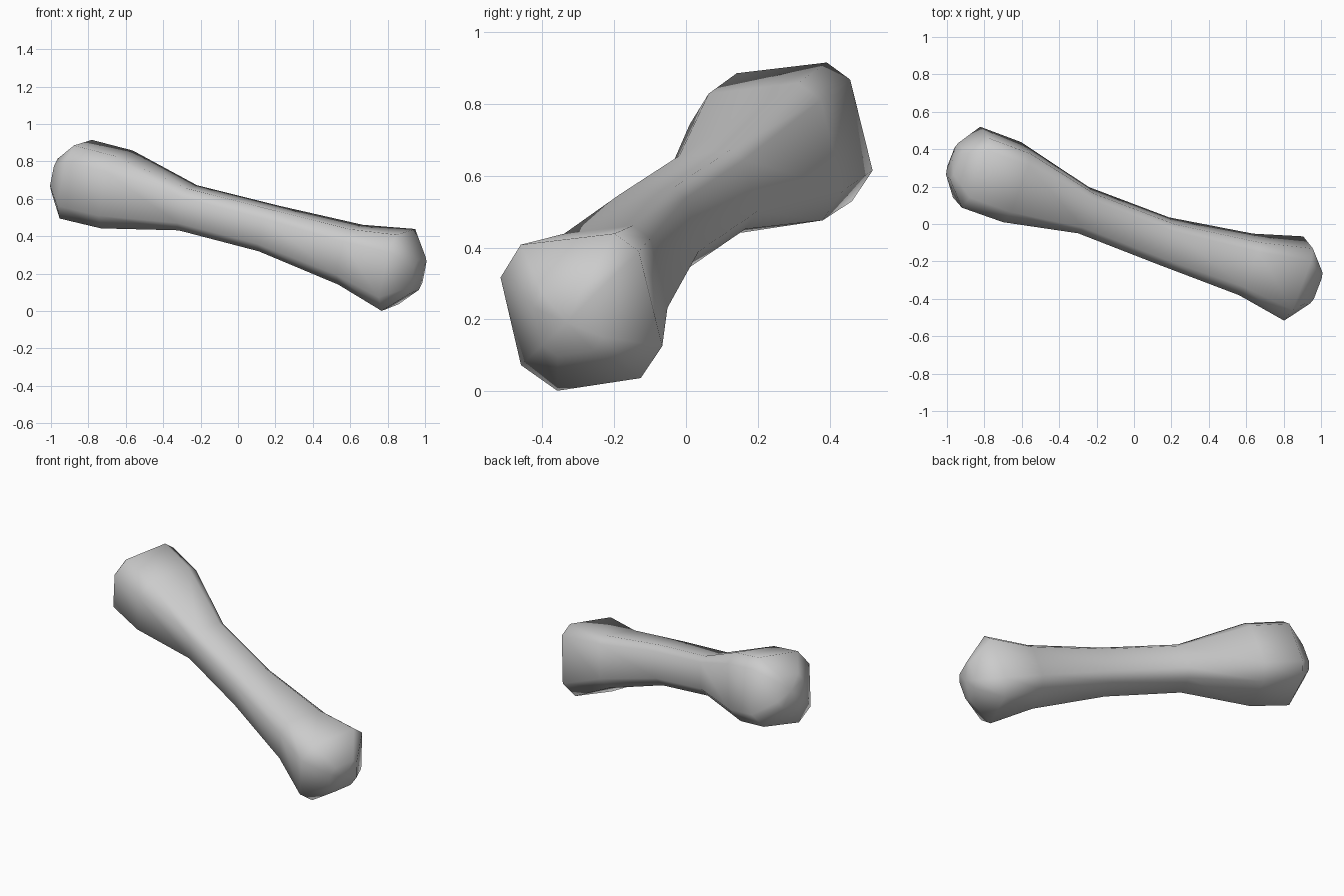
import bpy, bmesh, math
from mathutils import Vector

if "Cube" in bpy.data.objects:
    bpy.data.objects.remove(bpy.data.objects["Cube"])

AXIS = Vector((0.914, -0.317, -0.259)).normalized()
RADIUS = 0.25

# Cross-section: a square with bevelled corners, angles measured in the y-z plane
ANGLES = [46, 67, 133, 158, 222, 253, 311, 336]


def section_offset(deg):
    """Unit vector at right angles to the shaft axis."""
    y, z = math.cos(math.radians(deg)), math.sin(math.radians(deg))
    return Vector((-(AXIS.y * y + AXIS.z * z) / AXIS.x, y, z)).normalized()


# Knob centres
left = Vector((-0.87, 0.305, 0.71))
right = Vector((0.855, -0.29, 0.225))

# (centre, scale) of each ring from the left knob to the right knob
RINGS = [
    (left - AXIS * 0.10, 0.43),
    (left, 0.96),
    (Vector((-0.65, 0.225, 0.655)), 0.95),
    (Vector((-0.27, 0.075, 0.555)), 0.55),
    (Vector((0.16, -0.09, 0.445)), 0.56),
    (Vector((0.60, -0.215, 0.305)), 0.73),
    (right, 1.0),
    (right + AXIS * 0.12, 0.43),
]

bm = bmesh.new()
rings = [[bm.verts.new(c + section_offset(a) * RADIUS * s) for a in ANGLES]
         for c, s in RINGS]

# Shaft and knob sides
n = len(ANGLES)
for a, b in zip(rings, rings[1:]):
    for i in range(n):
        j = (i + 1) % n
        bm.faces.new((a[i], a[j], b[j], b[i]))

# Slightly domed ends
for ring, (centre, _), way in ((rings[0], RINGS[0], -1), (rings[-1], RINGS[-1], 1)):
    tip = bm.verts.new(centre + AXIS * 0.012 * way)
    for i in range(n):
        bm.faces.new((ring[i], ring[(i + 1) % n], tip))

bmesh.ops.recalc_face_normals(bm, faces=bm.faces)
for f in bm.faces:
    f.smooth = True

mesh = bpy.data.meshes.new("bone")
bm.to_mesh(mesh)
bm.free()
bone = bpy.data.objects.new("bone", mesh)
bpy.context.collection.objects.link(bone)

grey = bpy.data.materials.new("bone grey")
grey.diffuse_color = (0.6, 0.6, 0.6, 1)
grey.use_nodes = True
grey.node_tree.nodes["Principled BSDF"].inputs["Base Color"].default_value = grey.diffuse_color
mesh.materials.append(grey)
